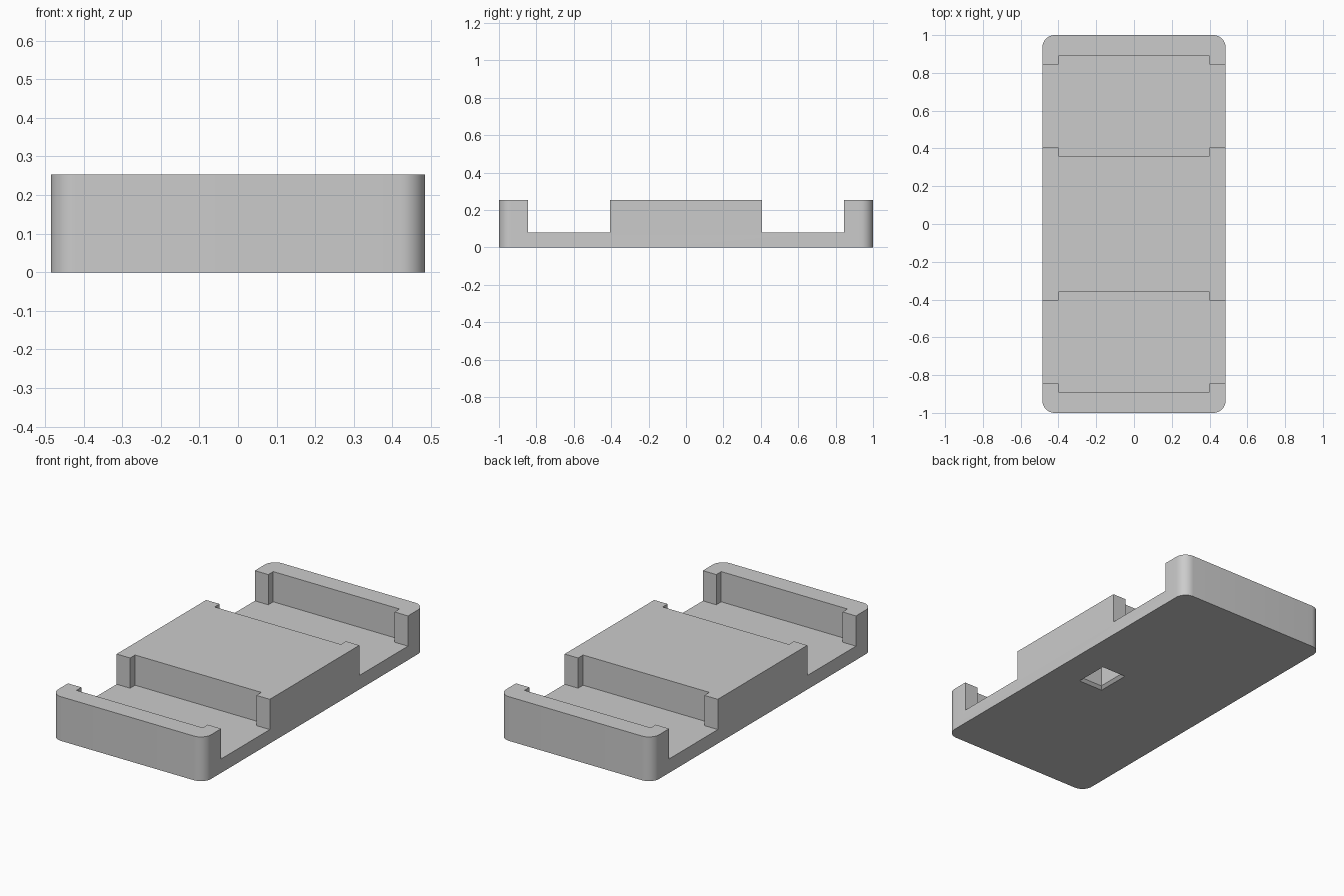
import bpy
import bmesh
import math

cube = bpy.data.objects.get("Cube")
if cube:
    bpy.data.objects.remove(cube, do_unlink=True)

HALF_X, HALF_Y, HEIGHT = 0.485, 1.0, 0.253
CORNER = 0.065
FLOOR = 0.08

grey = bpy.data.materials.new("plain_grey")
grey.use_nodes = True
COLOUR = (0.6, 0.6, 0.6, 1)
grey.diffuse_color = COLOUR
grey.node_tree.nodes["Principled BSDF"].inputs["Base Color"].default_value = COLOUR


def loft(name, rings):
    """Solid through rings of equal point count, each given as (outline, z)."""
    bm = bmesh.new()
    loops = [[bm.verts.new((x, y, z)) for x, y in pts] for pts, z in rings]
    n = len(loops[0])
    bm.faces.new(loops[0])
    bm.faces.new(loops[-1])
    for low, high in zip(loops, loops[1:]):
        for i in range(n):
            j = (i + 1) % n
            bm.faces.new((low[i], low[j], high[j], high[i]))
    bmesh.ops.recalc_face_normals(bm, faces=bm.faces)
    mesh = bpy.data.meshes.new(name)
    bm.to_mesh(mesh)
    bm.free()
    mesh.materials.append(grey)
    obj = bpy.data.objects.new(name, mesh)
    bpy.context.collection.objects.link(obj)
    return obj


def rounded_rect(hx, hy, r, steps=10):
    pts = []
    for k, (sx, sy) in enumerate([(1, 1), (-1, 1), (-1, -1), (1, -1)]):
        for s in range(steps + 1):
            a = math.pi / 2 * (k + s / steps)
            pts.append((sx * (hx - r) + r * math.cos(a), sy * (hy - r) + r * math.sin(a)))
    return pts


def rect(cx, cy, hx, hy):
    return [(cx - hx, cy - hy), (cx + hx, cy - hy), (cx + hx, cy + hy), (cx - hx, cy + hy)]


def cut(target, cutter):
    cutter.hide_render = True
    mod = target.modifiers.new("cut", 'BOOLEAN')
    mod.operation = 'DIFFERENCE'
    mod.solver = 'EXACT'
    mod.object = cutter
    bpy.context.view_layer.objects.active = target
    bpy.ops.object.modifier_apply(modifier=mod.name)
    bpy.data.objects.remove(cutter, do_unlink=True)


# Slab with rounded vertical corners
outline = rounded_rect(HALF_X, HALF_Y, CORNER)
body = loft("base_block", [(outline, 0), (outline, HEIGHT)])

# Two cross channels, wider between the corner posts
IN_X, OUT_X = 0.4, 0.6
for side in (-1, 1):
    mid, narrow, wide = side * 0.625, 0.22, 0.265
    half = [(OUT_X, -narrow), (OUT_X, narrow), (IN_X, narrow), (IN_X, wide)]
    plan = half + [(-x, y) for x, y in reversed(half)] + [(-IN_X, -wide), (IN_X, -wide)]
    # close the lower side with its own post notches
    plan = plan[:8] + [(-IN_X, -narrow), (-IN_X, -wide), (IN_X, -wide), (IN_X, -narrow)]
    plan = [(x, y + mid) for x, y in plan]
    cut(body, loft("channel_cutter", [(plan, FLOOR), (plan, HEIGHT + 0.1)]))

# Pocket with a flared rim in the underside
PX, HX, HY, FLARE = 0.225, 0.063, 0.083, 0.015
inner = rect(PX, 0, HX, HY)
rim = rect(PX, 0, HX + FLARE, HY + FLARE)
cut(body, loft("pocket_cutter", [(rim, -0.05), (rim, 0), (inner, FLARE), (inner, 0.14)]))

# Smooth rounded corners, crisp edges
bpy.ops.object.select_all(action='DESELECT')
body.select_set(True)
bpy.context.view_layer.objects.active = body
bpy.ops.object.shade_smooth_by_angle(angle=math.radians(30))
